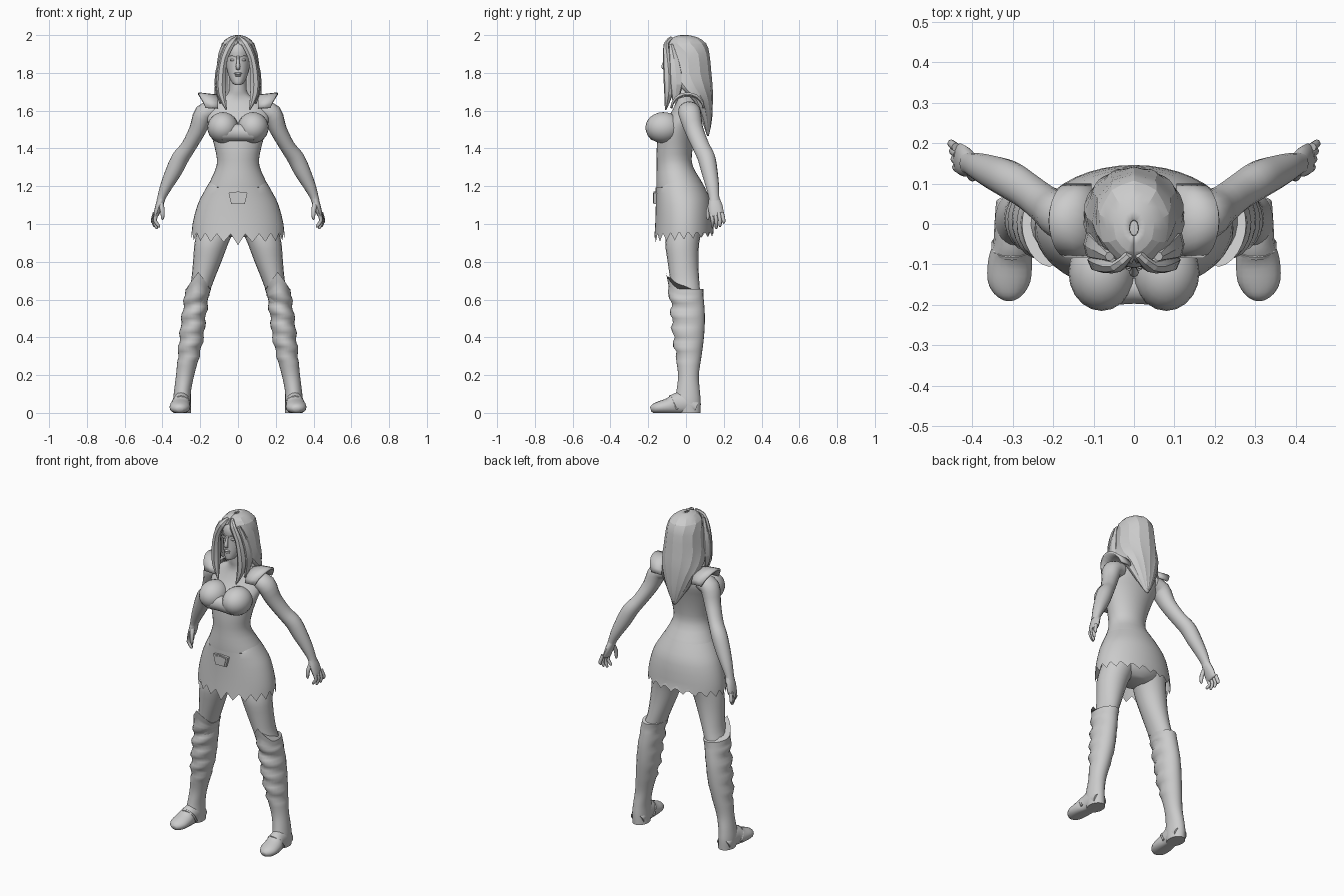
import bpy, bmesh, math
from mathutils import Vector

grey = bpy.data.materials.new("stone_grey")
grey.diffuse_color = (0.6, 0.6, 0.6, 1)


def finish(name, verts, faces, mirror=False, angle=50, thick=0):
    me = bpy.data.meshes.new(name)
    me.from_pydata(verts, [], faces)
    bm = bmesh.new()
    bm.from_mesh(me)
    bmesh.ops.recalc_face_normals(bm, faces=bm.faces)
    bm.to_mesh(me)
    bm.free()
    ob = bpy.data.objects.new(name, me)
    bpy.context.collection.objects.link(ob)
    me.materials.append(grey)
    if thick:
        ob.modifiers.new("thickness", 'SOLIDIFY').thickness = thick
    if mirror:
        ob.modifiers.new("mirror", 'MIRROR')
    if angle:
        bpy.ops.object.select_all(action='DESELECT')
        ob.select_set(True)
        bpy.context.view_layer.objects.active = ob
        bpy.ops.object.shade_smooth_by_angle(angle=math.radians(angle))
    return ob


def spline(rows, k):
    """Catmull-Rom refinement of a list of number tuples."""
    out = []
    for i in range(len(rows) - 1):
        p = [rows[max(0, min(len(rows) - 1, i + j))] for j in (-1, 0, 1, 2)]
        for s in range(k):
            t = s / k
            out.append(tuple(0.5 * (2 * b + (c - a) * t + (2 * a - 5 * b + 4 * c - d) * t * t
                                    + (3 * b - a - 3 * c + d) * t ** 3) for a, b, c, d in zip(*p)))
    return out + [tuple(rows[-1])]


def skin(rings, closed=True, caps=True):
    n, verts, faces = len(rings[0]), [v for r in rings for v in r], []
    for i in range(len(rings) - 1):
        for j in range(n if closed else n - 1):
            a, b = i * n + j, i * n + (j + 1) % n
            faces.append((a, b, b + n, a + n))
    if caps and closed:
        faces += [tuple(range(n)), tuple(range(len(verts) - n, len(verts)))]
    return verts, faces


def loft(name, rows, n=24, k=3, tweak=None, caps=True, **kw):
    """Horizontal rings: z, centre x, half width, front y, back y. Angle 0 is the front."""
    rings = []
    rows = spline(rows, k)
    for i, (z, cx, hw, yf, yb) in enumerate(rows):
        ring = []
        for j in range(n):
            t = 2 * math.pi * j / n
            co = Vector((cx + hw * math.sin(t), (yf + yb) / 2 - (yb - yf) / 2 * math.cos(t), z))
            ring.append(tweak(i / (len(rows) - 1), j, t, co) if tweak else co)
        rings.append(ring)
    return finish(name, *skin(rings, caps=caps), **kw)


def tube(name, pts, n=12, k=3, ref=(0, 1, 0), floor=None, **kw):
    """Elliptical tube through points x, y, z, side radius, depth radius."""
    pts, rings = spline(pts, k), []
    for i, p in enumerate(pts):
        c = Vector(p[:3])
        d = (Vector(pts[min(i + 1, len(pts) - 1)][:3]) - Vector(pts[max(i - 1, 0)][:3])).normalized()
        u = d.cross(Vector(ref)).normalized()
        w = d.cross(u)
        ring = [c + u * p[3] * math.cos(2 * math.pi * j / n) + w * p[4] * math.sin(2 * math.pi * j / n)
                for j in range(n)]
        if floor is not None:
            for v in ring:
                v.z = max(v.z, floor)
        rings.append(ring)
    return finish(name, *skin(rings), **kw)


def ball(name, loc, size, **kw):
    bm = bmesh.new()
    bmesh.ops.create_uvsphere(bm, u_segments=20, v_segments=12, radius=1)
    verts = [Vector(loc) + Vector(a * b for a, b in zip(v.co, size)) for v in bm.verts]
    faces = [[v.index for v in f.verts] for f in bm.faces]
    bm.free()
    return finish(name, verts, faces, **kw)


# Torso, pelvis and neck
loft("torso", [(0.93, 0, .06, -.07, .06), (0.97, 0, .16, -.11, .1), (1.08, 0, .205, -.145, .125),
               (1.2, 0, .16, -.157, .095), (1.31, 0, .113, -.155, .035), (1.4, 0, .122, -.155, .035),
               (1.5, 0, .15, -.14, .055), (1.58, 0, .165, -.085, .075), (1.64, 0, .13, -.055, .07),
               (1.675, 0, .07, -.05, .05), (1.71, 0, .046, -.055, .035), (1.8, 0, .045, -.06, .035)], 32)
ball("bust", (.08, -.12, 1.51), (.082, .095, .082), mirror=True)
tube("bust_bridge", [(-.085, -.165, 1.485, .045, .04), (0, -.157, 1.485, .045, .04),
                     (.085, -.165, 1.485, .045, .04)])


# Skirt with a dipped waistband and ragged hem
def ragged(f, j, t, co):
    front = (1 + math.cos(t)) / 2
    if f == 0:
        co.z += (-.022 if j % 2 == 0 else .022) + .03 * (1 - front) - (.015 if j == 0 else 0)
    if f == 1:
        co.z -= .07 * max(0, math.cos(t)) ** 3
    return co


loft("skirt", [(.925, 0, .246, -.168, .146), (1.0, 0, .241, -.163, .144), (1.1, 0, .215, -.16, .135),
               (1.16, 0, .186, -.16, .116), (1.22, 0, .152, -.161, .086)], 40, 2, ragged, False)
# Belt buckle plate and its inner panel
for nm, s, y in (("buckle", 1, -.172), ("buckle_panel", .78, -.176)):
    shape = [(-.05, 1.165), (0, 1.172), (.05, 1.165), (.036, 1.105), (-.036, 1.105)]
    rings = [[(x * s, yy, 1.138 + (z - 1.138) * s) for x, z in shape] for yy in (-.15, y)]
    finish(nm, *skin(rings), angle=0)

# Legs
loft("leg", [(.5, .23, .05, -.06, .07), (.62, .212, .057, -.075, .075), (.7, .188, .06, -.083, .07),
             (.8, .163, .075, -.097, .065), (.9, .14, .09, -.11, .07), (.99, .11, .1, -.1, .09)],
     20, mirror=True)


# Boots with slouch folds and a pointed cuff
def folds(f, j, t, co):
    t = t if t < math.pi else t - 2 * math.pi
    front = max(0, math.cos(t / 1.6))
    if .42 < f < .9:
        w = math.sin((co.z + .02 * math.sin(t)) * 2 * math.pi / .085) * .009 * front
        co += Vector((math.sin(t), -math.cos(t), 0)) * w
    if f > .85:
        peak = max(0, 1 - abs(t) / 1.1) * (f - .85) / .15
        co.z += .09 * peak
        co.y -= .012 * peak
    return co


loft("boot", [(.0, .295, .046, -.045, .077), (.06, .297, .047, -.06, .078), (.12, .293, .045, -.05, .073),
              (.2, .28, .048, -.042, .068), (.3, .262, .057, -.055, .082), (.4, .246, .064, -.068, .095),
              (.5, .235, .064, -.077, .1), (.58, .223, .064, -.082, .096), (.62, .218, .064, -.084, .092),
              (.655, .21, .067, -.094, .092)], 24, 4, folds, mirror=True)
tube("foot", [(.297, .055, .03, .044, .035), (.298, 0, .05, .047, .062), (.301, -.05, .045, .047, .06),
              (.306, -.09, .035, .054, .045), (.309, -.14, .028, .053, .034),
              (.309, -.172, .022, .037, .025), (.309, -.187, .018, .016, .012)],
     16, ref=(0, 0, 1), floor=0, mirror=True)
tube("vamp_strap", [(.345, -.045, .02, .008, .008), (.34, -.07, .065, .008, .008),
                    (.302, -.083, .088, .008, .008), (.262, -.07, .065, .008, .008),
                    (.256, -.045, .02, .008, .008)], 6, mirror=True)

# Arms
tube("arm", [(.12, .015, 1.605, .045, .055), (.178, .02, 1.585, .054, .06), (.213, .042, 1.5, .045, .05),
             (.262, .08, 1.41, .04, .046), (.305, .108, 1.35, .045, .047), (.34, .124, 1.28, .043, .043),
             (.38, .14, 1.2, .032, .035), (.403, .148, 1.145, .023, .028), (.41, .15, 1.12, .022, .029)],
     16, mirror=True)
tube("palm", [(.403, .148, 1.14, .02, .027), (.418, .155, 1.095, .02, .038), (.433, .162, 1.05, .014, .038),
              (.436, .164, 1.04, .008, .03)], mirror=True)
# Fingers and thumb
for i, (y0, y1, x1, z1) in enumerate([(.133, .14, .42, .982), (.153, .16, .432, .974),
                                     (.173, .18, .443, .984), (.19, .2, .45, 1.002)]):
    x0 = .428 + .004 * i
    tube(f"finger_{i + 1}", [(x0, y0, 1.06, .011, .011), (x0 + .012, (y0 + y1) / 2 + .004, 1.02, .01, .01),
                             (x1, y1, z1 + .008, .008, .008), (x1 - .003, y1, z1, .003, .003)],
         8, 2, mirror=True)
tube("thumb", [(.408, .135, 1.11, .014, .014), (.4, .118, 1.07, .012, .012), (.399, .115, 1.035, .009, .009),
               (.4, .116, 1.022, .003, .003)], 8, 2, mirror=True)

# Flared shoulder pads arching from chest to back
rings = []
for i in range(11):
    a = math.radians(-80 + 16 * i)
    c = math.cos(a)
    rings.append([(.105 + u * (.058 + .047 * c), .008 + .093 * math.sin(a),
                   1.585 + .1 * c ** .7 + .012 * u * c) for u in (0, .5, 1)])
finish("shoulder_pad", *skin(rings, False), mirror=True, thick=.012, angle=40)

# Head and face
loft("head", [(1.735, 0, .012, -.1, -.06), (1.745, 0, .028, -.108, -.04), (1.78, 0, .048, -.11, .02),
              (1.83, 0, .062, -.108, .06), (1.88, 0, .068, -.107, .08), (1.92, 0, .068, -.108, .08),
              (1.96, 0, .052, -.088, .06), (1.98, 0, .02, -.04, .02)], 24)
tube("nose", [(0, -.102, 1.89, .007, .008), (0, -.112, 1.86, .008, .009), (0, -.12, 1.832, .012, .011),
              (0, -.113, 1.82, .01, .006)], 10)
ball("upper_lip", (0, -.109, 1.797), (.021, .008, .006))
ball("lower_lip", (0, -.108, 1.786), (.017, .009, .006))
ball("eye", (.029, -.095, 1.868), (.014, .008, .006), mirror=True)
tube("eyebrow", [(.01, -.109, 1.885, .003, .003), (.03, -.1, 1.892, .004, .004),
                 (.052, -.077, 1.886, .002, .002)], 6, ref=(0, 0, 1), mirror=True)

# Long hair: rows of z, half width, centre y, depth, wrap angle from the back
rings = []
for z, hw, yc, d, wrap in spline([(2.0, .012, -.01, .02, 180), (1.988, .05, -.005, .065, 180),
                                  (1.955, .086, .003, .102, 176), (1.9, .102, .01, .112, 138),
                                  (1.8, .115, .012, .12, 132), (1.72, .124, .018, .121, 112),
                                  (1.65, .112, .045, .095, 92), (1.57, .075, .07, .068, 85),
                                  (1.51, .04, .09, .04, 80), (1.465, .008, .11, .01, 80)], 2):
    ring = []
    for j in range(19):
        t = math.radians(wrap * (j - 9) / 9)
        r = 1.02 if j % 2 else .985
        ring.append((hw * r * math.sin(t), yc + d * r * math.cos(t), z))
    rings.append(ring)
finish("hair", *skin(rings, False), angle=15, thick=.008)
# Front locks swept from the parting down past the face
tube("front_lock", [(.012, -.075, 1.985, .008, .012), (.04, -.105, 1.95, .022, .014),
                    (.073, -.1, 1.88, .021, .022), (.088, -.09, 1.78, .025, .03),
                    (.086, -.092, 1.69, .024, .024), (.062, -.108, 1.605, .004, .004)],
     7, 2, mirror=True, angle=15)
tube("side_lock", [(.06, -.08, 1.95, .012, .012), (.092, -.06, 1.85, .018, .03),
                   (.107, -.05, 1.74, .018, .036), (.093, -.06, 1.64, .006, .01)],
     7, 2, mirror=True, angle=15)
